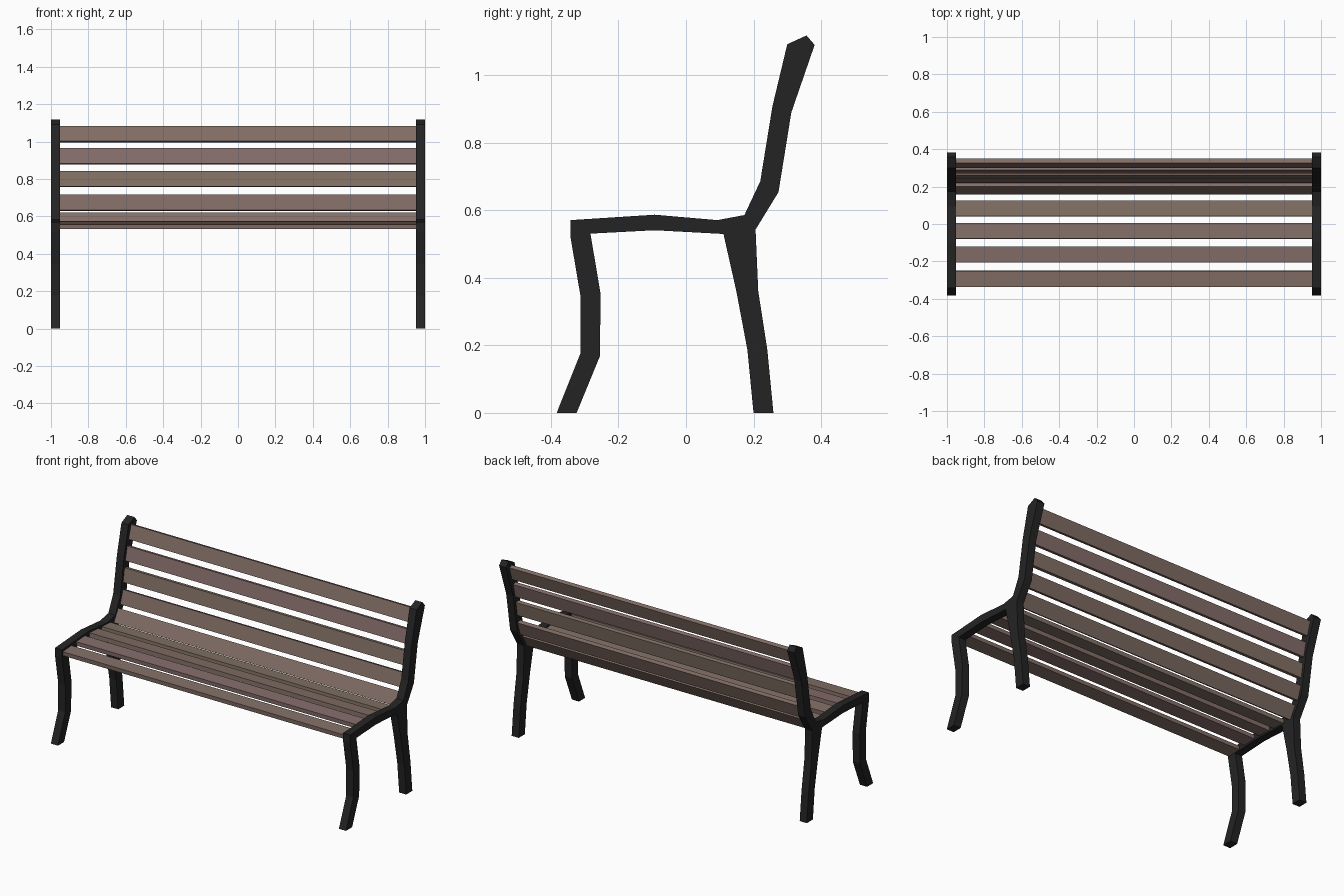
import bpy, bmesh, math

if "Cube" in bpy.data.objects:
    bpy.data.objects.remove(bpy.data.objects["Cube"])


def srgb(v):
    v /= 255
    return v / 12.92 if v <= 0.04045 else ((v + 0.055) / 1.055) ** 2.4


def material(name, r, g, b):
    m = bpy.data.materials.new(name)
    m.diffuse_color = (srgb(r), srgb(g), srgb(b), 1)
    m.use_nodes = True
    m.node_tree.nodes["Principled BSDF"].inputs["Base Color"].default_value = m.diffuse_color
    return m


IRON = material("black iron", 36, 36, 36)
BROWN = material("brown wood", 130, 110, 102)
PINK = material("reddish wood", 132, 109, 106)
OLIVE = material("olive wood", 130, 113, 101)
DARK = material("dark wood", 127, 106, 99)


def prism(name, profile, x0, x1, mat):
    """Extrude a (y, z) outline along x."""
    bm = bmesh.new()
    face = bm.faces.new([bm.verts.new((x0, y, z)) for y, z in profile])
    ext = bmesh.ops.extrude_face_region(bm, geom=[face])
    verts = [v for v in ext["geom"] if isinstance(v, bmesh.types.BMVert)]
    bmesh.ops.translate(bm, verts=verts, vec=(x1 - x0, 0, 0))
    bmesh.ops.recalc_face_normals(bm, faces=bm.faces)
    mesh = bpy.data.meshes.new(name)
    bm.to_mesh(mesh)
    bm.free()
    mesh.materials.append(mat)
    obj = bpy.data.objects.new(name, mesh)
    bpy.context.collection.objects.link(obj)
    return obj


# Side frames: front leg, seat rail, back post and back leg in one outline
FRAME = [
    (-0.383, 0), (-0.324, 0), (-0.255, 0.168), (-0.253, 0.352), (-0.283, 0.531),
    (-0.093, 0.541), (0.111, 0.53), (0.149, 0.361), (0.182, 0.186), (0.2, 0),
    (0.259, 0), (0.241, 0.186), (0.214, 0.361), (0.206, 0.543), (0.274, 0.654),
    (0.312, 0.89), (0.381, 1.09), (0.357, 1.118), (0.3, 1.092), (0.256, 0.908),
    (0.22, 0.686), (0.173, 0.586), (0.093, 0.571), (-0.093, 0.587),
    (-0.342, 0.571), (-0.342, 0.52), (-0.312, 0.343), (-0.312, 0.178),
]
prism("left_side_frame", FRAME, -1.0, -0.952, IRON)
prism("right_side_frame", FRAME, 0.952, 1.0, IRON)


# Slats: centre y, centre z, tilt in degrees, colour
def slat(name, y, z, tilt, mat, w=0.085, t=0.025):
    c, s = math.cos(math.radians(tilt)), math.sin(math.radians(tilt))
    corners = [(-w / 2, -t / 2), (w / 2, -t / 2), (w / 2, t / 2), (-w / 2, t / 2)]
    prism(name, [(y + a * c - b * s, z + a * s + b * c) for a, b in corners],
          -0.955, 0.955, mat)


SEAT = [(-0.293, 0.548, 4, BROWN), (-0.163, 0.559, 3, PINK),
        (-0.037, 0.56, -4, BROWN), (0.083, 0.552, -4, OLIVE)]
BACK = [(0.19, 0.577, 60, BROWN), (0.245, 0.672, 72, DARK), (0.267, 0.80, 81, OLIVE),
        (0.291, 0.922, 77, PINK), (0.325, 1.04, 73, BROWN)]
for i, args in enumerate(SEAT):
    slat(f"seat_slat_{i + 1}", *args)
for i, args in enumerate(BACK):
    slat(f"back_slat_{i + 1}", *args)
